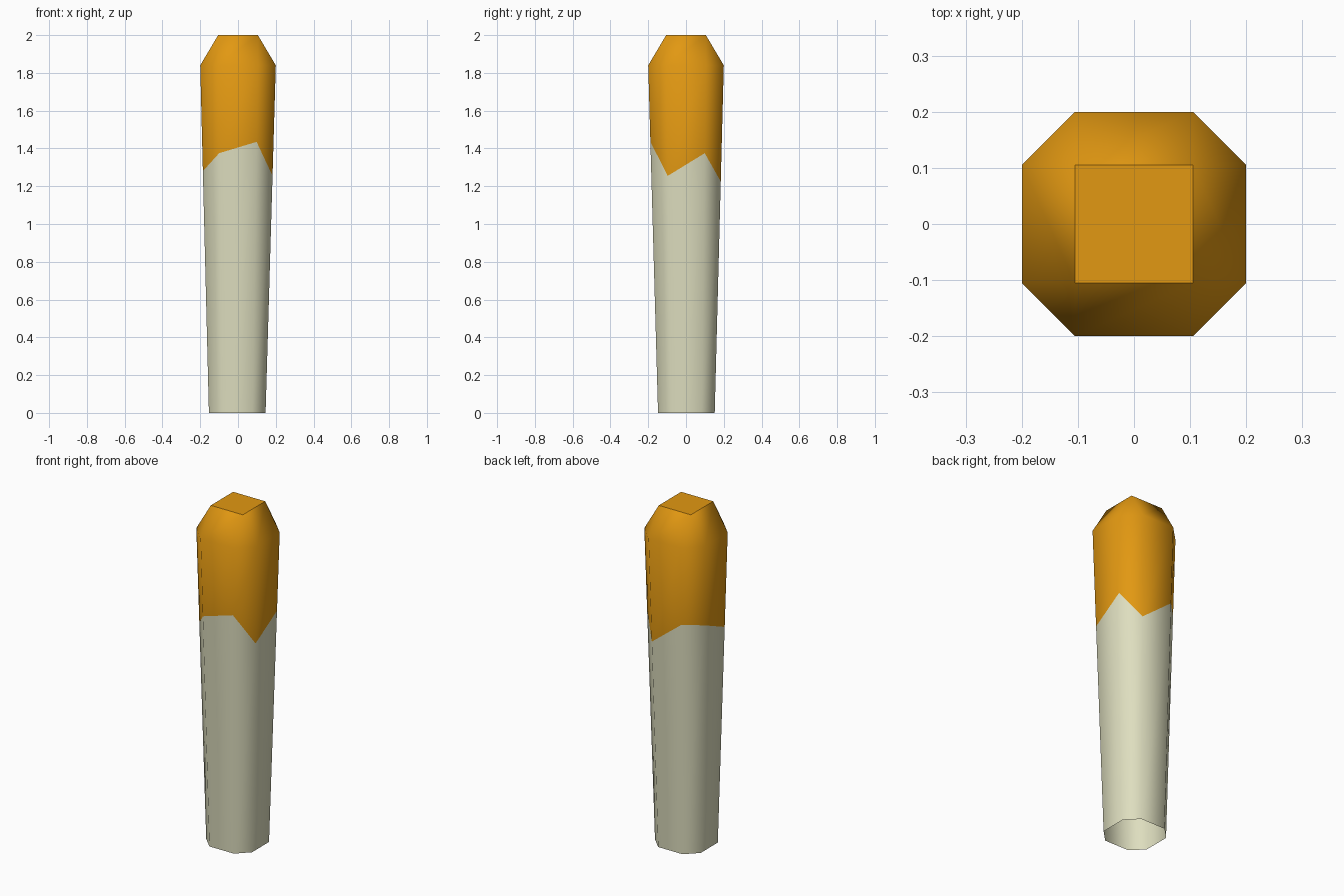
import bpy, bmesh, math
from mathutils import Matrix, Vector

cube = bpy.data.objects.get("Cube")
if cube:
    bpy.data.objects.remove(cube, do_unlink=True)


def material(name, rgb):
    m = bpy.data.materials.new(name)
    m.use_nodes = True
    m.diffuse_color = (*rgb, 1)
    m.node_tree.nodes["Principled BSDF"].inputs["Base Color"].default_value = (*rgb, 1)
    return m


def octagon(radius, half_flat, z, shift=(0, 0)):
    """Eight points, counter-clockwise, two for each chamfered corner."""
    points = []
    for k in range(4):
        turn = Matrix.Rotation(k * math.pi / 2, 3, 'Z')
        for x, y in ((half_flat, -radius), (radius, -half_flat)):
            points.append(turn @ Vector((x, y, z)) + Vector((*shift, 0)))
    return points


def bridge(bm, low, high, index):
    n = len(low)
    for i in range(n):
        j = (i + 1) % n
        bm.faces.new((low[i], low[j], high[j], high[i])).material_index = index


# Outline: open foot, shoulder, and the jagged dip line of the painted tip
SHOULDER = 1.84
DIP = (1.435, 1.255, 1.375, 1.225, 1.377, 1.365, 1.28, 1.375)
foot_points = octagon(0.15, 0.08, 0, (-0.004, 0.002))
shoulder_points = octagon(0.2, 0.105, SHOULDER)
dip_points = [a.lerp(b, z / SHOULDER) for a, b, z in zip(foot_points, shoulder_points, DIP)]

bm = bmesh.new()
foot, dip, shoulder = ([bm.verts.new(p) for p in ring]
                       for ring in (foot_points, dip_points, shoulder_points))

# Wooden shaft and coloured sides
bridge(bm, foot, dip, 0)
bridge(bm, dip, shoulder, 1)

# Sloped tip with a square flat end
end = [bm.verts.new(Matrix.Rotation(k * math.pi / 2, 3, 'Z') @ Vector((0.105, -0.105, 2)))
       for k in range(4)]
for k in range(4):
    a, b, c = shoulder[2 * k], shoulder[2 * k + 1], shoulder[(2 * k + 2) % 8]
    bm.faces.new((a, b, end[k])).material_index = 1
    bm.faces.new((b, c, end[(k + 1) % 4], end[k])).material_index = 1
bm.faces.new(end).material_index = 1

mesh = bpy.data.meshes.new("dipped_stick")
bm.to_mesh(mesh)
bm.free()
mesh.materials.append(material("pale_wood", (0.73, 0.73, 0.52)))
mesh.materials.append(material("amber_tip", (0.76, 0.315, 0.006)))

stick = bpy.data.objects.new("dipped_stick", mesh)
bpy.context.collection.objects.link(stick)
bpy.ops.object.select_all(action='DESELECT')
stick.select_set(True)
bpy.context.view_layer.objects.active = stick
bpy.ops.object.shade_smooth_by_angle(angle=math.radians(50))
